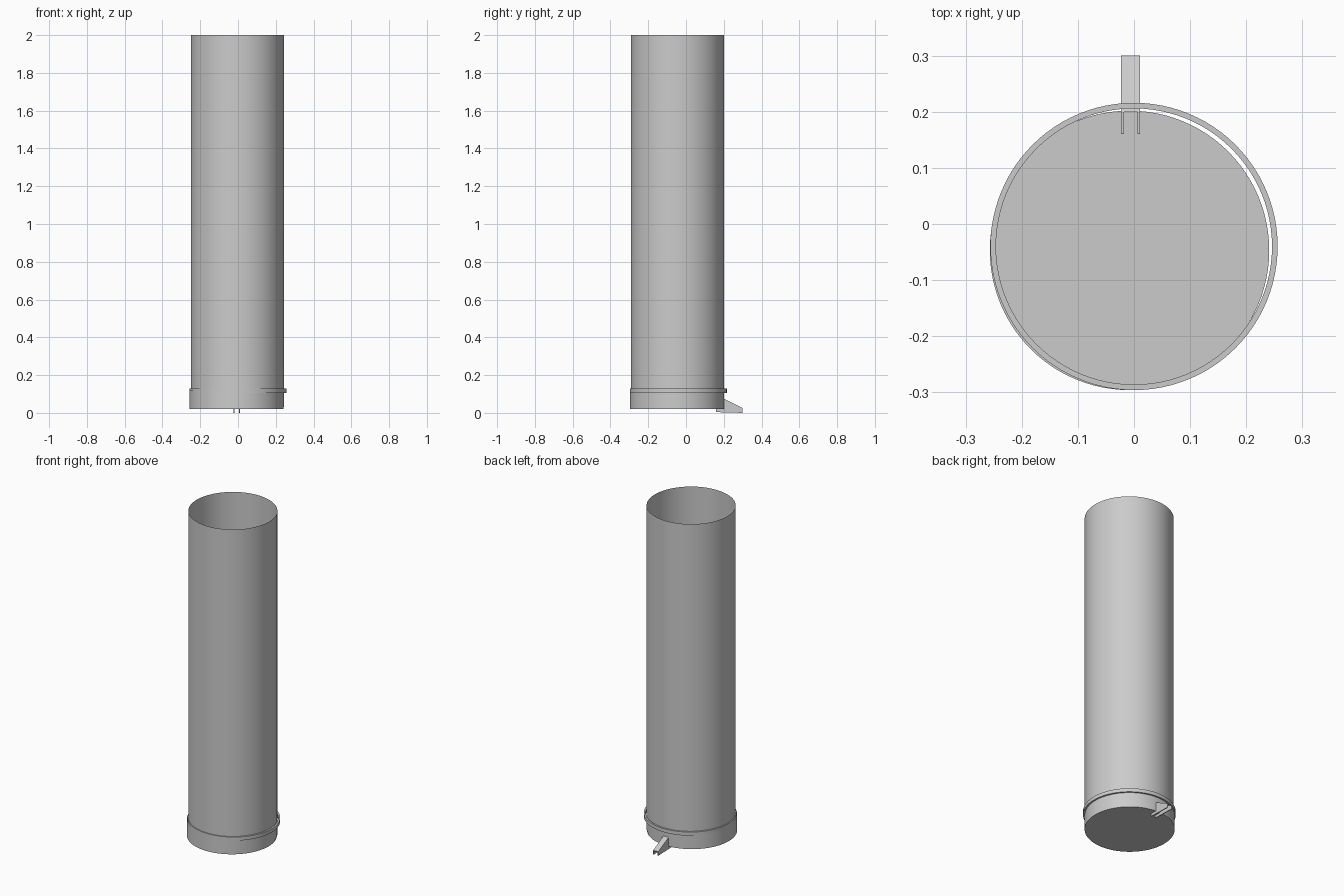
import bpy, bmesh, math

if "Cube" in bpy.data.objects:
    bpy.data.objects.remove(bpy.data.objects["Cube"])

SEGS = 96


def finish(name, bm, smooth=True):
    bmesh.ops.recalc_face_normals(bm, faces=bm.faces)
    me = bpy.data.meshes.new(name)
    bm.to_mesh(me)
    bm.free()
    ob = bpy.data.objects.new(name, me)
    bpy.context.collection.objects.link(ob)
    if smooth:
        bpy.ops.object.select_all(action='DESELECT')
        ob.select_set(True)
        bpy.context.view_layer.objects.active = ob
        bpy.ops.object.shade_smooth_by_angle(angle=math.radians(35))
    return ob


def lathe(name, profile, cx, cy, closed=False, floor=False):
    """Revolve (radius, z) points around a vertical axis at (cx, cy)."""
    bm = bmesh.new()
    rings = []
    for r, z in profile:
        rings.append([bm.verts.new((cx + r * math.cos(2 * math.pi * i / SEGS),
                                    cy + r * math.sin(2 * math.pi * i / SEGS), z))
                      for i in range(SEGS)])
    pairs = list(zip(rings, rings[1:]))
    if closed:
        pairs.append((rings[-1], rings[0]))
    for a, b in pairs:
        for i in range(SEGS):
            j = (i + 1) % SEGS
            bm.faces.new((a[i], a[j], b[j], b[i]))
    if floor:
        bm.faces.new(rings[0])
    return finish(name, bm)


def plate(name, yz, x0, x1):
    """Extrude a (y, z) outline between two x positions."""
    bm = bmesh.new()
    f = bm.faces.new([bm.verts.new((x0, y, z)) for y, z in yz])
    ext = bmesh.ops.extrude_face_region(bm, geom=[f])
    for v in ext['geom']:
        if isinstance(v, bmesh.types.BMVert):
            v.co.x = x1
    return finish(name, bm, smooth=False)


# Tall open thin-walled pipe
lathe("pipe", [(0.246, 0.03), (0.246, 2.0)], -0.003, -0.045)

# Shallow cup closing the bottom, slightly off-centre
lathe("bottom_cup", [(0.249, 0.02), (0.249, 0.12)], -0.008, -0.047, floor=True)

# Collar where cup and pipe meet
lathe("collar", [(0.246, 0.106), (0.256, 0.106), (0.256, 0.128), (0.246, 0.128)],
      0.0, -0.04, closed=True)

# Pedal bracket: two side fins joined by a sloping top plate
fin = [(0.16, 0.004), (0.30, 0.0), (0.30, 0.025), (0.20, 0.075), (0.16, 0.075)]
for side, x0 in (("left", -0.023), ("right", 0.006)):
    plate("pedal_fin_" + side, fin, x0, x0 + 0.005)
plate("pedal_top", [(0.30, 0.021), (0.30, 0.025), (0.20, 0.075), (0.20, 0.071)],
      -0.018, 0.006)
